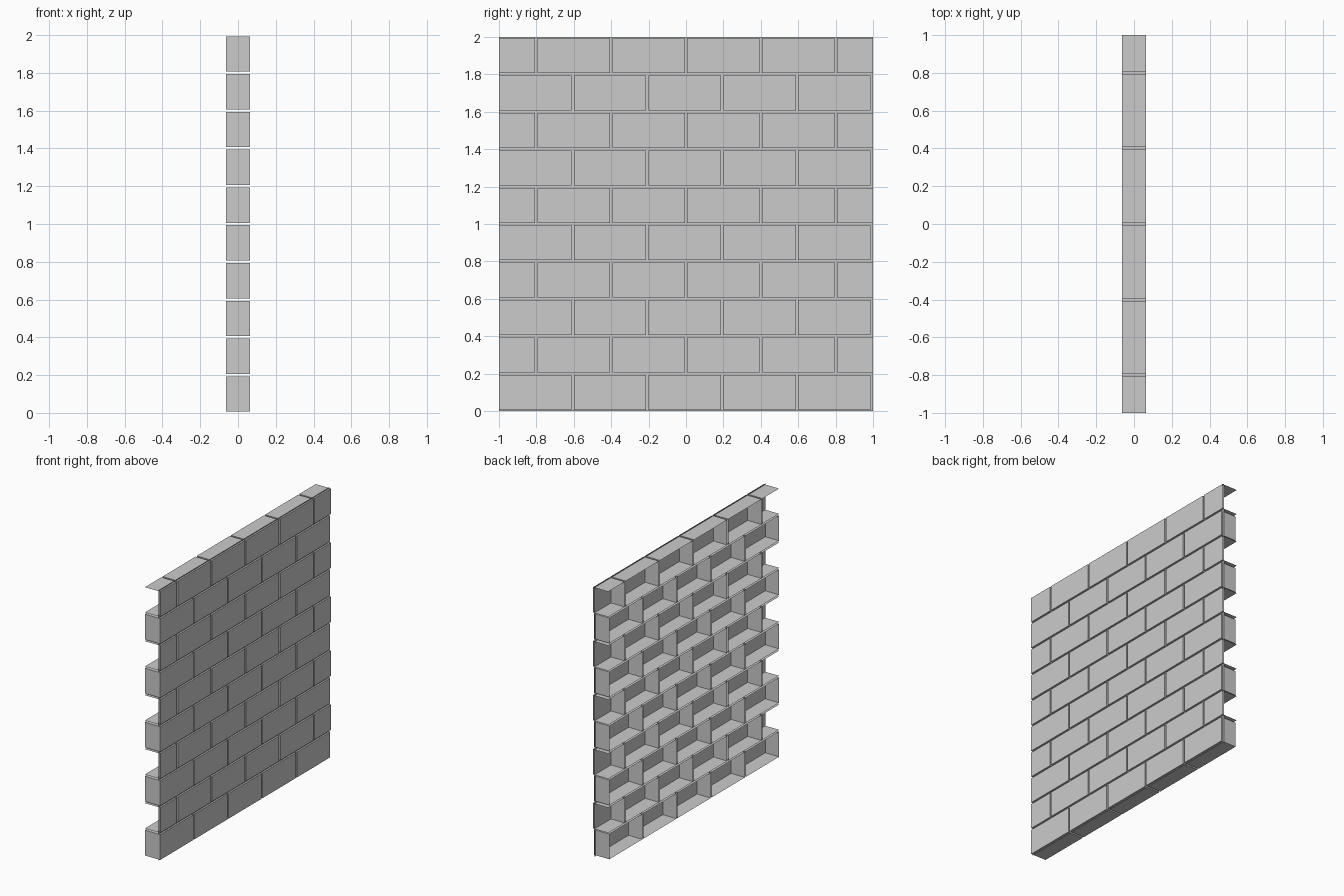
import bpy, bmesh

if "Cube" in bpy.data.objects:
    bpy.data.objects.remove(bpy.data.objects["Cube"])

ROWS = 10
PITCH_Y, PITCH_Z = 0.4, 0.2      # brick spacing
GAP = 0.013                      # mortar joint width
FRONT, BACK, MORTAR = 0.0625, -0.0625, 0.05


def make_object(name, bm):
    mesh = bpy.data.meshes.new(name)
    bm.to_mesh(mesh)
    bm.free()
    obj = bpy.data.objects.new(name, mesh)
    bpy.context.collection.objects.link(obj)
    return obj


def quad(bm, *pts):
    return bm.faces.new([bm.verts.new(p) for p in pts])


def add_brick(bm, y0, y1, z0, z1, low_end=True, high_end=True):
    """Brick shell facing +x, open at the back; cut ends may be left open."""
    f, b = FRONT, BACK
    quad(bm, (f, y0, z0), (f, y1, z0), (f, y1, z1), (f, y0, z1))
    quad(bm, (b, y0, z1), (f, y0, z1), (f, y1, z1), (b, y1, z1))
    quad(bm, (b, y0, z0), (b, y1, z0), (f, y1, z0), (f, y0, z0))
    if low_end:
        quad(bm, (b, y0, z0), (f, y0, z0), (f, y0, z1), (b, y0, z1))
    if high_end:
        quad(bm, (b, y1, z0), (b, y1, z1), (f, y1, z1), (f, y1, z0))


# Brick courses in running bond
for row in range(ROWS):
    bm = bmesh.new()
    z0 = row * PITCH_Z + GAP / 2
    z1 = (row + 1) * PITCH_Z - GAP / 2
    if row % 2 == 0:
        for i in range(5):
            y = -1 + i * PITCH_Y
            add_brick(bm, y, y + PITCH_Y - GAP, z0, z1)
    else:
        half = (PITCH_Y - GAP) / 2
        add_brick(bm, -1, -1 + half, z0, z1, low_end=False)
        for i in range(4):
            y = -1 + half + GAP + i * PITCH_Y
            add_brick(bm, y, y + PITCH_Y - GAP, z0, z1)
        add_brick(bm, 1 - half, 1, z0, z1, high_end=False)
    bmesh.ops.remove_doubles(bm, verts=bm.verts, dist=1e-4)
    make_object(f"brick_course_{row + 1}", bm)

# Recessed mortar sheet behind the brick faces
bm = bmesh.new()
quad(bm, (MORTAR, -1, 0), (MORTAR, 1, 0), (MORTAR, 1, 2), (MORTAR, -1, 2))
make_object("mortar_sheet", bm)
